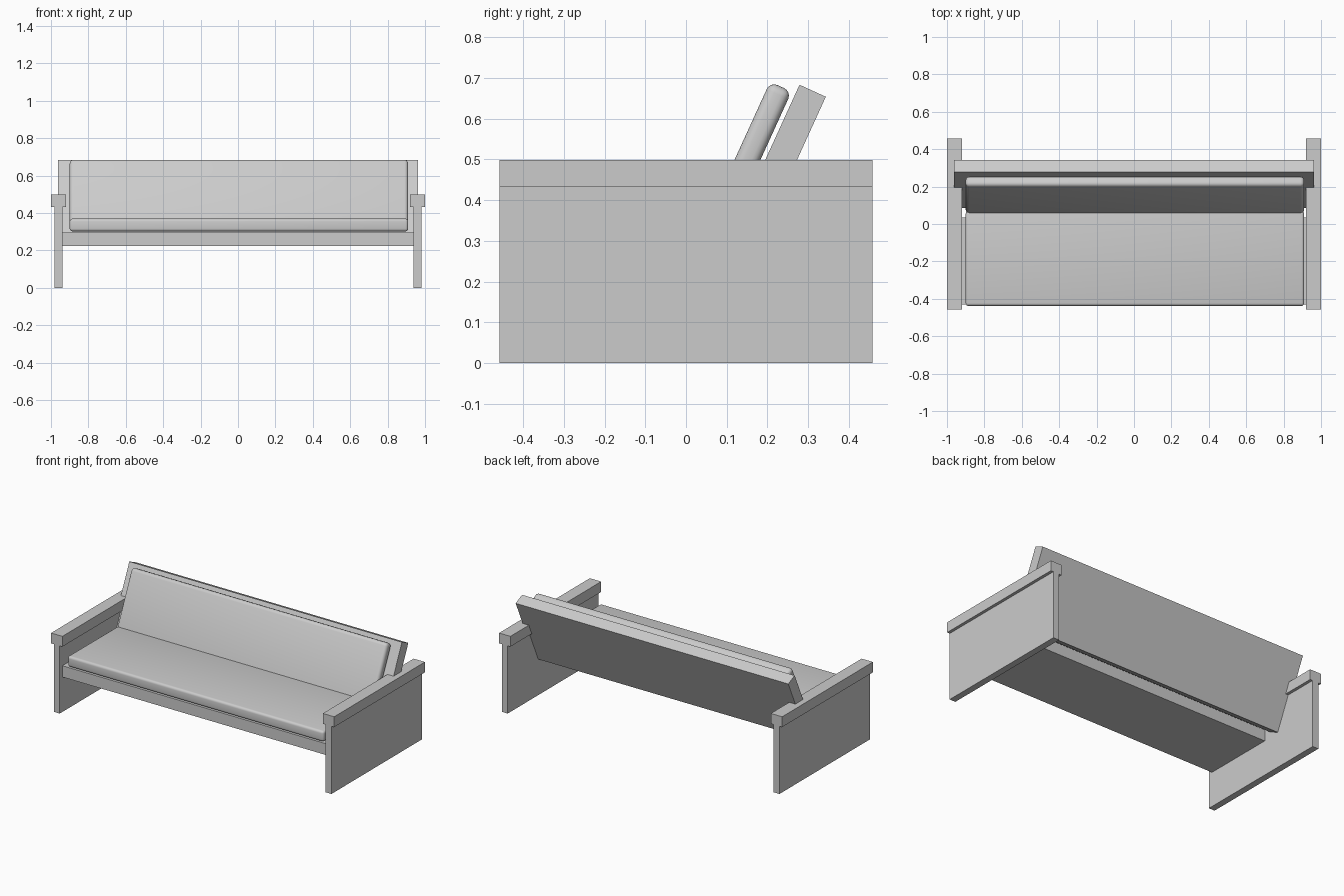
import bpy
from math import radians

if "Cube" in bpy.data.objects:
    bpy.data.objects.remove(bpy.data.objects["Cube"])

TILT = radians(-24.5)


def box(name, center, size, tilt=0.0, bevel=0.0):
    """Box of a given full size, optionally leaned back and softly rounded."""
    bpy.ops.mesh.primitive_cube_add(size=1, location=center)
    ob = bpy.context.object
    ob.name = name
    ob.scale = size
    bpy.ops.object.transform_apply(location=False, rotation=False, scale=True)
    ob.rotation_euler.x = tilt
    if bevel:
        mod = ob.modifiers.new("soft_edges", 'BEVEL')
        mod.width = bevel
        mod.segments = 4
        bpy.ops.object.modifier_apply(modifier=mod.name)
        bpy.ops.object.shade_smooth_by_angle(angle=radians(35))
    return ob


# Side panels with wider armrest caps
for side, label in ((-1, "left"), (1, "right")):
    box(label + "_side_panel", (side * 0.96, 0, 0.216), (0.042, 0.916, 0.432))
    box(label + "_armrest", (side * 0.96, 0, 0.465), (0.08, 0.916, 0.066))

# Seat platform spanning the side panels
box("seat_base", (0, -0.198, 0.259), (1.88, 0.466, 0.072))

# Leaning back board, its ends let into the side panels
box("back_board", (0, 0.214, 0.456), (1.926, 0.071, 0.467), TILT)

# Seat and back cushions
box("seat_cushion", (0.005, -0.184, 0.336), (1.81, 0.508, 0.068), 0, 0.015)
box("back_cushion", (0.005, 0.155, 0.508), (1.81, 0.058, 0.375), TILT, 0.02)
